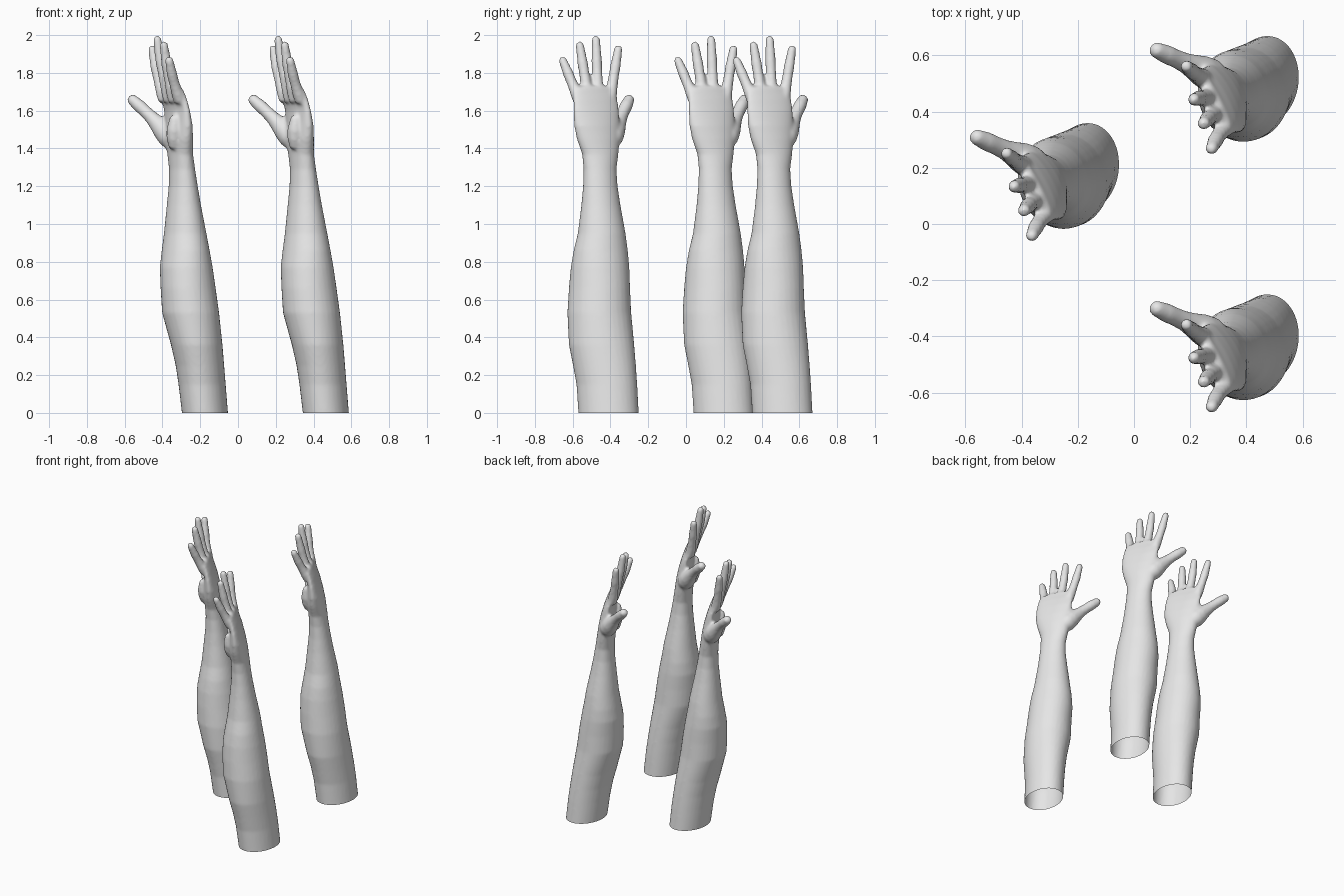
import bpy, bmesh, math
from mathutils import Vector

if "Cube" in bpy.data.objects:
    bpy.data.objects.remove(bpy.data.objects["Cube"])

SIDES = 32


def loft(bm, rings):
    """Skin a closed tube over a list of vertex rings."""
    rows = [[bm.verts.new(p) for p in ring] for ring in rings]
    for a, b in zip(rows, rows[1:]):
        for i in range(SIDES):
            j = (i + 1) % SIDES
            bm.faces.new((a[i], a[j], b[j], b[i]))
    bm.faces.new(rows[0][::-1])
    bm.faces.new(rows[-1])


def slice_ring(z, x0, x1, y0, y1, slant):
    """Horizontal oval filling the given extents, slanted across them."""
    cx, cy, a, b = (x0 + x1) / 2, (y0 + y1) / 2, (x1 - x0) / 2, (y1 - y0) / 2
    phi = math.asin(slant)
    angles = [2 * math.pi * i / SIDES for i in range(SIDES)]
    return [Vector((cx + a * math.cos(t), cy + b * math.sin(t + phi), z)) for t in angles]


def digit(bm, start, end, radii, bend):
    """Rounded finger from start to end, radii spaced evenly along it."""
    start, end = Vector(start), Vector(end)
    axis = (end - start).normalized()
    u = axis.cross(Vector((0, 1, 0))).normalized()
    v = axis.cross(u)
    n = len(radii) - 1
    stations = []
    for i, r in enumerate(radii):
        t = i / n
        stations.append((start.lerp(end, t) + u * bend * math.sin(math.pi * t), r))
    tip = radii[-1]
    for k in (0.35, 0.65, 0.88, 0.98):
        stations.append((end + axis * tip * k, tip * math.sqrt(1 - k * k)))
    angles = [2 * math.pi * i / SIDES for i in range(SIDES)]
    loft(bm, [[c + (u * math.cos(t) + v * math.sin(t)) * r for t in angles]
              for c, r in stations])


bm = bmesh.new()

# forearm, wrist and palm: z, x range, y range, slant
sections = [
    (-0.06, .35, .592, -.568, -.247, .08),
    (0.00, .343, .587, -.57, -.25, .08),
    (0.15, .325, .575, -.58, -.258, .08),
    (0.25, .310, .567, -.598, -.265, .06),
    (0.36, .285, .558, -.62, -.274, .04),
    (0.53, .238, .540, -.628, -.29, .0),
    (0.66, .230, .522, -.62, -.296, .0),
    (0.77, .226, .506, -.61, -.30, -.05),
    (0.86, .236, .490, -.595, -.308, -.1),
    (0.95, .248, .473, -.573, -.32, -.1),
    (1.10, .263, .444, -.554, -.347, -.15),
    (1.20, .273, .427, -.545, -.362, -.2),
    (1.29, .275, .413, -.542, -.368, -.25),
    (1.37, .266, .402, -.55, -.358, -.35),
    (1.45, .255, .402, -.578, -.35, -.5),
    (1.52, .252, .400, -.592, -.35, -.65),
    (1.60, .250, .386, -.597, -.355, -.78),
    (1.66, .236, .370, -.597, -.362, -.84),
    (1.70, .225, .355, -.597, -.368, -.88),
    (1.72, .232, .343, -.585, -.378, -.9),
    (1.73, .250, .325, -.55, -.41, -.9),
]
loft(bm, [slice_ring(*s) for s in sections])

# four fingers from little to index
for start, end in (((.335, -.562, 1.65), (.276, -.652, 1.865)),
                   ((.305, -.515, 1.65), (.248, -.562, 1.945)),
                   ((.280, -.465, 1.65), (.213, -.477, 1.975)),
                   ((.253, -.405, 1.65), (.187, -.359, 1.925))):
    digit(bm, start, end, (.034, .033, .029, .027, .028, .025, .022), .006)

# thumb with its fleshy base
digit(bm, (.300, -.405, 1.43), (.083, -.302, 1.656),
      (.050, .060, .056, .045, .036, .033, .034, .029), -.008)

# heel of the hand
digit(bm, (.300, -.515, 1.40), (.305, -.54, 1.55), (.025, .040, .042, .030), 0)

bmesh.ops.recalc_face_normals(bm, faces=bm.faces)
mesh = bpy.data.meshes.new("arm_blockout")
bm.to_mesh(mesh)
bm.free()
blockout = bpy.data.objects.new("arm_blockout", mesh)
bpy.context.scene.collection.objects.link(blockout)

# fuse the parts into one soft skin
fuse = blockout.modifiers.new("fuse", 'REMESH')
fuse.mode = 'VOXEL'
fuse.voxel_size = 0.0095
soften = blockout.modifiers.new("soften", 'SMOOTH')
soften.factor = 0.5
soften.iterations = 5
bpy.context.view_layer.update()
deps = bpy.context.evaluated_depsgraph_get()
skin = bpy.data.meshes.new_from_object(blockout.evaluated_get(deps))
bpy.data.objects.remove(blockout)

# trim the open lower end flat
bm = bmesh.new()
bm.from_mesh(skin)
bmesh.ops.bisect_plane(bm, geom=bm.verts[:] + bm.edges[:] + bm.faces[:],
                       plane_co=(0, 0, 0), plane_no=(0, 0, 1), clear_inner=True)
for f in bm.faces:
    f.smooth = True
bm.to_mesh(skin)
bm.free()
skin.name = "arm_skin"

grey = bpy.data.materials.new("light_grey")
grey.diffuse_color = (0.8, 0.8, 0.8, 1)
grey.use_nodes = True
grey.node_tree.nodes["Principled BSDF"].inputs["Base Color"].default_value = grey.diffuse_color
skin.materials.clear()
skin.materials.append(grey)

# three copies of the raised arm
for name, x, y in (("front_arm", 0, 0), ("left_arm", -.64, .61), ("back_arm", 0, .92)):
    arm = bpy.data.objects.new(name, skin)
    arm.location = (x, y, 0)
    bpy.context.scene.collection.objects.link(arm)
